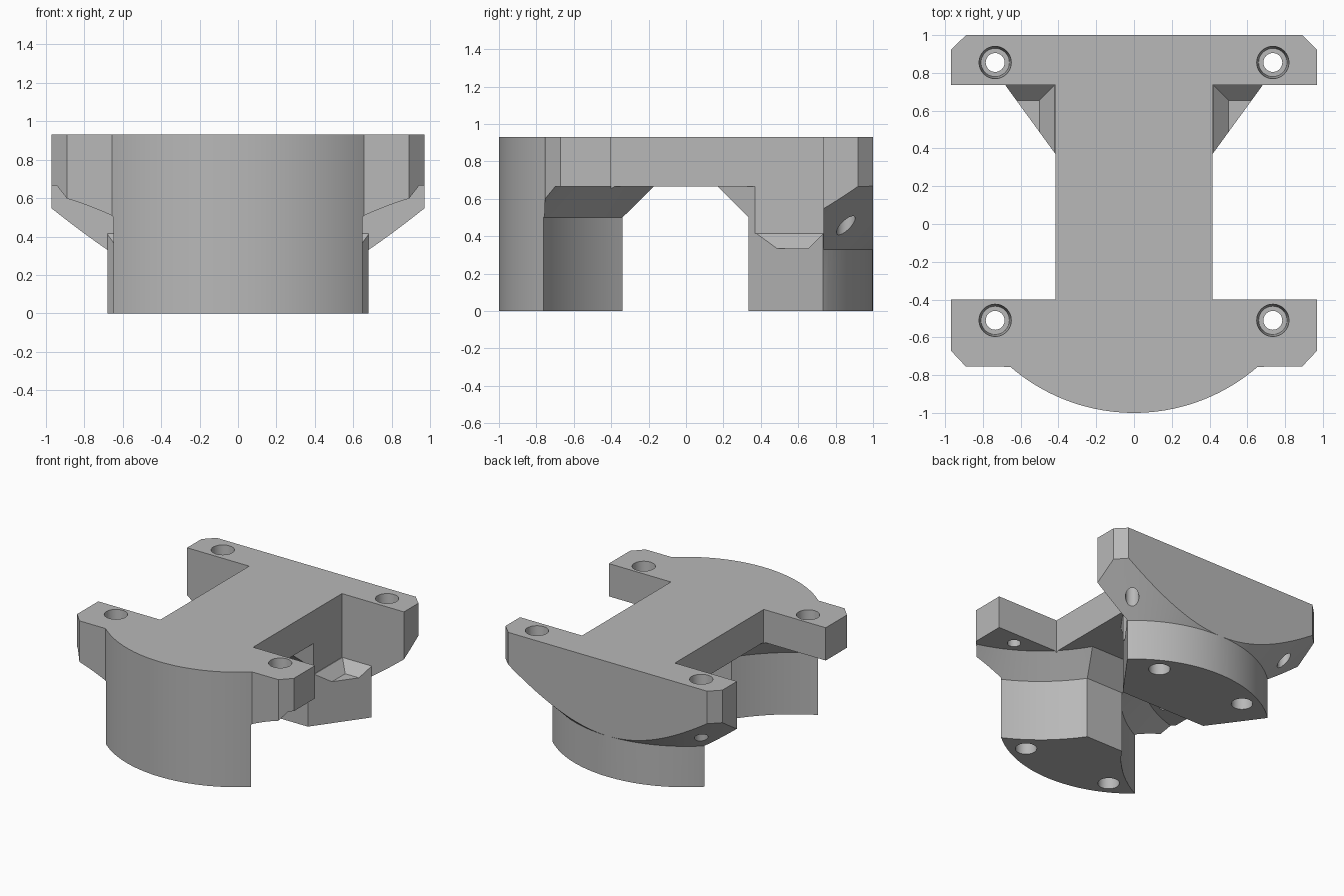
import bpy, bmesh
from math import sin, cos, pi, radians

start = bpy.data.objects.get("Cube")
if start:
    bpy.data.objects.remove(start)

grey = bpy.data.materials.new("plain grey")
grey.use_nodes = True
grey.diffuse_color = (0.48, 0.48, 0.48, 1)
grey.node_tree.nodes["Principled BSDF"].inputs["Base Color"].default_value = (0.48, 0.48, 0.48, 1)


def loft(name, low, high, z0, z1):
    """Solid between two matching outlines at two heights."""
    bm = bmesh.new()
    a = [bm.verts.new((x, y, z0)) for x, y in low]
    b = [bm.verts.new((x, y, z1)) for x, y in high]
    bm.faces.new(a[::-1])
    bm.faces.new(b)
    n = len(a)
    for i in range(n):
        j = (i + 1) % n
        bm.faces.new((a[i], a[j], b[j], b[i]))
    bmesh.ops.recalc_face_normals(bm, faces=bm.faces)
    mesh = bpy.data.meshes.new(name)
    bm.to_mesh(mesh)
    bm.free()
    mesh.materials.append(grey)
    ob = bpy.data.objects.new(name, mesh)
    bpy.context.collection.objects.link(ob)
    return ob


def prism(name, pts, z0, z1):
    return loft(name, pts, pts, z0, z1)


def cone(name, x, y, r0, r1, z0, z1, n=48):
    def ring(r):
        return [(x + r * cos(2 * pi * i / n), y + r * sin(2 * pi * i / n)) for i in range(n)]
    return loft(name, ring(r0), ring(r1), z0, z1)


def combine(ob, tool, operation):
    """Apply a boolean and drop the tool."""
    tool.hide_render = True
    mod = ob.modifiers.new("cut", "BOOLEAN")
    mod.object, mod.operation, mod.solver = tool, operation, "EXACT"
    graph = bpy.context.evaluated_depsgraph_get()
    mesh = bpy.data.meshes.new_from_object(ob.evaluated_get(graph))
    ob.modifiers.clear()
    ob.data = mesh
    bpy.data.objects.remove(tool)


def mirrored(half):
    return half + [(-x, y) for x, y in reversed(half) if abs(x) > 1e-5]


def rect(x0, x1, y0, y1):
    return [(x0, y0), (x1, y0), (x1, y1), (x0, y1)]


def arc(a0, a1, n=20):
    return [(sin(radians(a0 + (a1 - a0) * i / n)), -cos(radians(a0 + (a1 - a0) * i / n)))
            for i in range(n + 1)]


def arch_gap():
    """Opening under the bridge, with sloped shoulders."""
    gap = prism("arch_gap", rect(-2, 2, -0.34, 0.335), -0.1, 0.5)
    combine(gap, loft("gap_top", rect(-2, 2, -0.34, 0.335), rect(-2, 2, -0.173, 0.17), 0.5, 0.665), "UNION")
    return gap


# front half: flange, half bridge and curved foot
front = prism("mounting_bracket", mirrored(
    arc(0, 40.9) + [(0.89, -0.755), (0.97, -0.67), (0.97, -0.4), (0.415, -0.4), (0.415, 0)]), 0, 0.93)
for s in (-1, 1):
    # concave foot sides flaring out to the flange underside
    combine(front, cone("side_scoop", 1.24 * s, 0.395, 1.3, 1.3, -0.1, 0.5, 128), "DIFFERENCE")
    combine(front, cone("side_flare", 1.24 * s, 0.395, 1.3, 1.135, 0.5, 0.665, 128), "DIFFERENCE")
combine(front, arch_gap(), "DIFFERENCE")

# back foot with a chamfered pocket on each side
foot = prism("back_foot", mirrored([(0.39, 0.335), (0.68, 0.733)] + arc(137.2, 180)), 0, 0.415)
for s in (-1, 1):
    low = [(x * s, y) for x, y in rect(0.5, 1.3, 0, 0.655)]
    high = [(x * s, y) for x, y in rect(0.4, 1.3, 0, 0.755)]
    combine(foot, loft("pocket", low, high, 0.335, 0.435), "DIFFERENCE")

# column joining back foot to bridge
column = prism("back_column", mirrored([(0.27, 0.17), (0.415, 0.37), (0.415, 0.8)]), 0.1, 0.93)
combine(column, arch_gap(), "DIFFERENCE")

# back flange with a conical underside
flange = prism("back_flange", mirrored(
    [(0.97, 0.735), (0.97, 0.92), (0.89, 1.0)]), 0.3, 0.93)
combine(flange, cone("cone_envelope", 0, 0, 0.95, 1.65, 0.28, 0.98, 160), "INTERSECT")

# rear half of the bridge
bridge = prism("rear_bridge", rect(-0.415, 0.415, 0, 0.8), 0.665, 0.93)

for part in (bridge, column, flange, foot):
    combine(front, part, "UNION")

# screw holes through the flanges and blind holes in the feet
for s in (-1, 1):
    for y in (-0.51, 0.855):
        combine(front, cone("screw_hole", 0.735 * s, y, 0.05, 0.05, 0.1, 1.1, 32), "DIFFERENCE")
        combine(front, cone("head_recess", 0.735 * s, y, 0.075, 0.086, 0.78, 0.935, 32), "DIFFERENCE")
    for y in (-0.77, 0.77):
        combine(front, cone("foot_hole", 0.4 * s, y, 0.08, 0.08, -0.1, 0.25, 32), "DIFFERENCE")

bpy.ops.object.select_all(action="DESELECT")
front.select_set(True)
bpy.context.view_layer.objects.active = front
bpy.ops.object.shade_smooth_by_angle(angle=radians(20))
